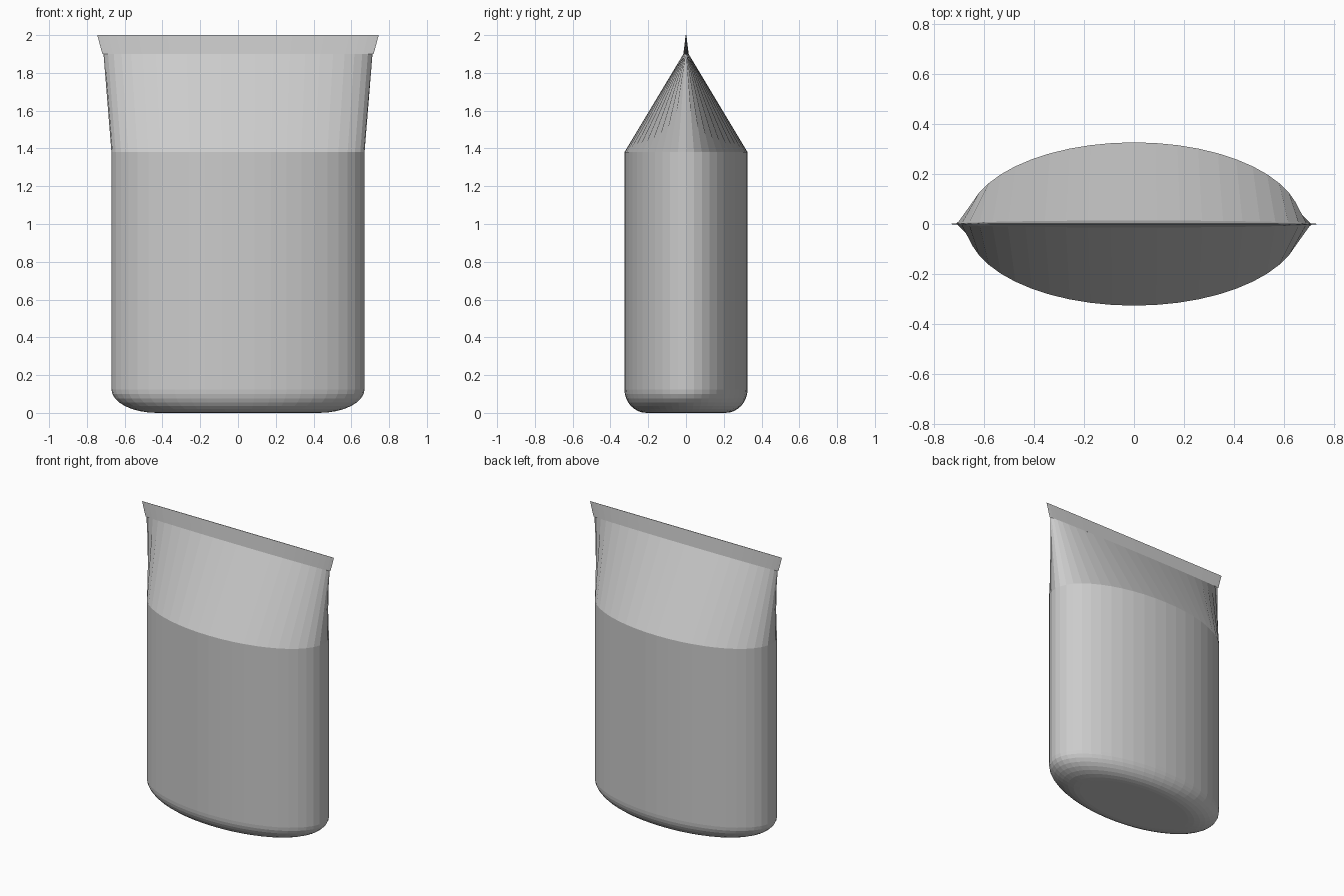
import bpy, bmesh, math

if "Cube" in bpy.data.objects:
    bpy.data.objects.remove(bpy.data.objects["Cube"])

SIDES = 48

grey = bpy.data.materials.new("light grey")
grey.diffuse_color = (0.6, 0.6, 0.6, 1)
grey.use_nodes = True
grey.node_tree.nodes["Principled BSDF"].inputs["Base Color"].default_value = grey.diffuse_color


def loft(name, rings, cap_bottom=True, cap_top=True):
    """Skin a stack of elliptical rings given as (half width, half depth, z)."""
    bm = bmesh.new()
    loops = []
    for rx, ry, z in rings:
        loops.append([bm.verts.new((rx * math.cos(2 * math.pi * i / SIDES),
                                    ry * math.sin(2 * math.pi * i / SIDES), z))
                      for i in range(SIDES)])
    for a, b in zip(loops, loops[1:]):
        for i in range(SIDES):
            j = (i + 1) % SIDES
            bm.faces.new((a[i], a[j], b[j], b[i]))
    if cap_bottom:
        bm.faces.new(loops[0][::-1])
    if cap_top:
        bm.faces.new(loops[-1])
    mesh = bpy.data.meshes.new(name)
    bm.to_mesh(mesh)
    bm.free()
    mesh.materials.append(grey)
    ob = bpy.data.objects.new(name, mesh)
    bpy.context.collection.objects.link(ob)
    return ob


# Pouch body: oval tube with a rounded bottom edge
RX, RY, SHOULDER = 0.67, 0.326, 1.38
body = []
for k in range(9):
    t = k / 8 * math.pi / 2
    s = 0.64 + 0.36 * math.sin(t)
    body.append((RX * s, RY * s, 0.125 * (1 - math.cos(t))))
body.append((RX, RY, SHOULDER))
loft("pouch_body", body, cap_top=False)

# Tapered neck: the oval flattens into the seam
loft("pouch_neck", [(RX, RY, SHOULDER), (0.712, 0.014, 1.9)],
     cap_bottom=False, cap_top=False)

# Crimped seal: thin flared strip along the top
loft("crimped_seal", [(0.718, 0.014, 1.9), (0.745, 0.002, 2.0)],
     cap_bottom=False)
